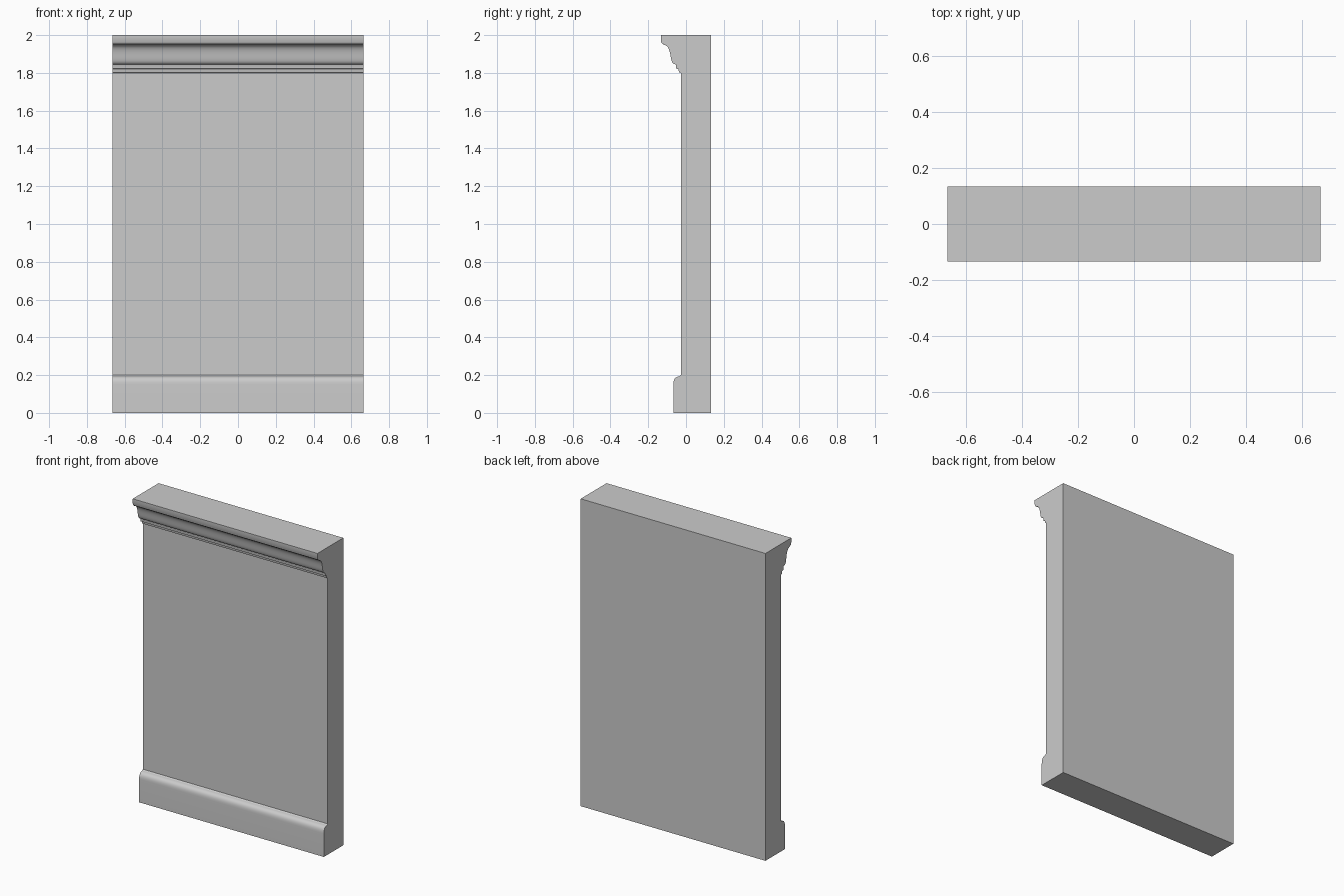
import bpy, bmesh, math

if "Cube" in bpy.data.objects:
    bpy.data.objects.remove(bpy.data.objects["Cube"])

HALF_W = 0.665
BACK, WALL, BASE, CROWN = 0.133, -0.027, -0.067, -0.133


def bezier(p0, p1, p2, p3, n=8):
    """Sample a cubic curve, including both ends."""
    pts = []
    for i in range(n + 1):
        t = i / n
        s = 1 - t
        pts.append(tuple(s**3 * a + 3 * s * s * t * b + 3 * s * t * t * c + t**3 * d
                         for a, b, c, d in zip(p0, p1, p2, p3)))
    return pts


# Side profile (y, z): back, plinth with rounded top, wall, cornice
profile = [(BACK, 0), (BASE, 0)]
profile += bezier((BASE, 0.150), (BASE, 0.180), (-0.056, 0.192), (-0.034, 0.194))
profile += [(WALL, 0.20), (WALL, 1.80)]
# Small steps under the cornice
profile += [(-0.037, 1.803), (-0.040, 1.820), (-0.052, 1.823), (-0.053, 1.840)]
# S-curved moulding: bulge below, hollow above
profile += bezier((-0.055, 1.845), (-0.072, 1.846), (-0.077, 1.860), (-0.081, 1.885), 6)
profile += bezier((-0.081, 1.885), (-0.087, 1.925), (-0.095, 1.945), (-0.118, 1.949), 8)[1:]
# Lip and fascia
profile += [(-0.121, 1.953)]
profile += bezier((-0.121, 1.953), (-0.128, 1.954), (-0.132, 1.960), (-0.132, 1.968), 5)[1:]
profile += [(CROWN, 1.970), (CROWN, 2.0), (BACK, 2.0)]

# Extrude the profile across the width
bm = bmesh.new()
face = bm.faces.new([bm.verts.new((-HALF_W, y, z)) for y, z in profile])
ext = bmesh.ops.extrude_face_region(bm, geom=[face], use_keep_orig=True)
verts = [g for g in ext["geom"] if isinstance(g, bmesh.types.BMVert)]
bmesh.ops.translate(bm, verts=verts, vec=(2 * HALF_W, 0, 0))
bmesh.ops.recalc_face_normals(bm, faces=bm.faces)

mesh = bpy.data.meshes.new("wall_panel")
bm.to_mesh(mesh)
bm.free()
obj = bpy.data.objects.new("wall_panel", mesh)
bpy.context.collection.objects.link(obj)
bpy.context.view_layer.objects.active = obj
obj.select_set(True)
bpy.ops.object.shade_smooth_by_angle(angle=math.radians(30))
